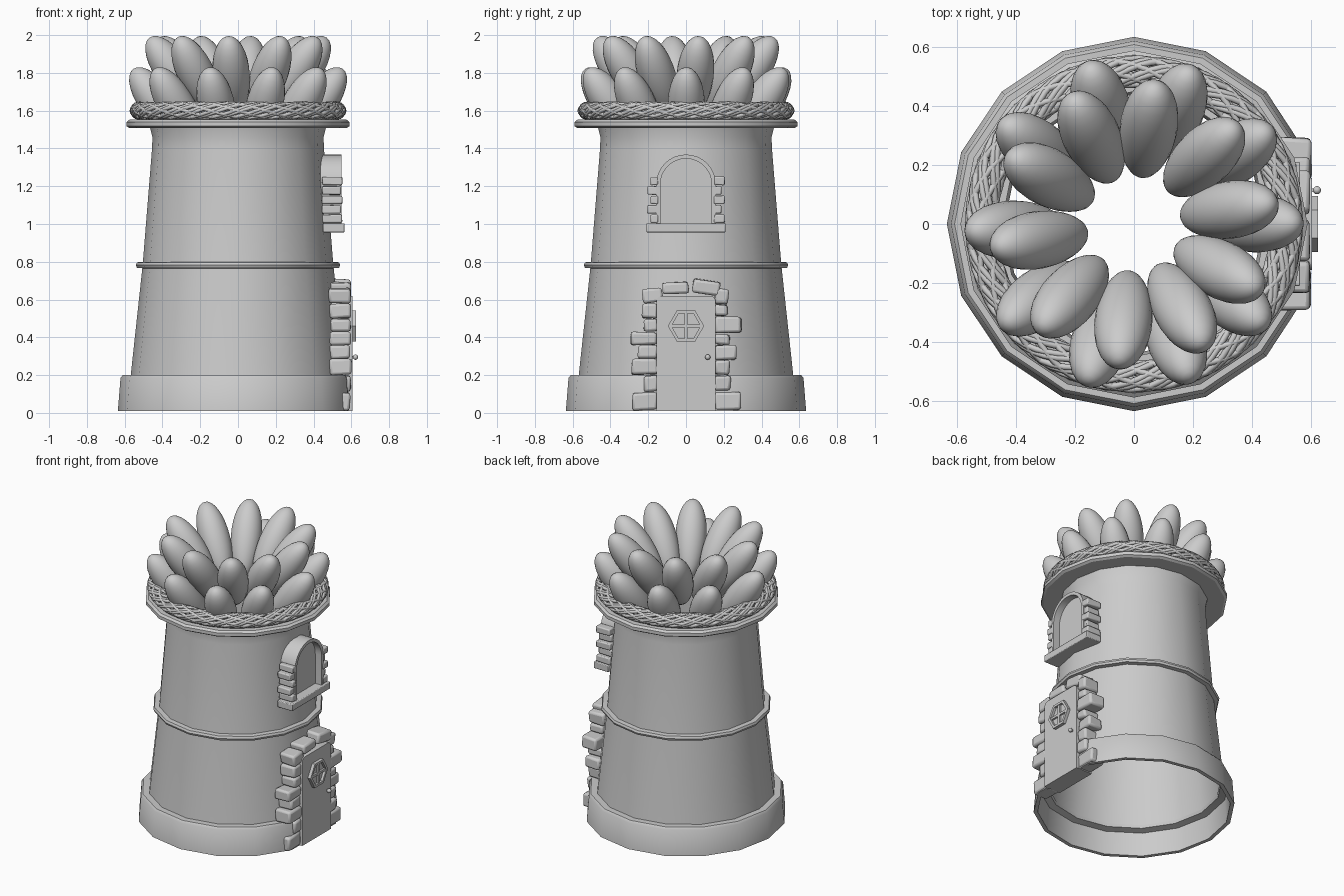
import bpy, bmesh, random
from math import sin, cos, pi, radians
from mathutils import Vector, Matrix

random.seed(4)
if "Cube" in bpy.data.objects:
    bpy.data.objects.remove(bpy.data.objects["Cube"])

stone = bpy.data.materials.new("grey_stone")
stone.use_nodes = True
GREY = (0.6, 0.6, 0.6, 1)
stone.diffuse_color = GREY
stone.node_tree.nodes["Principled BSDF"].inputs["Base Color"].default_value = GREY


def finish(name, bm, smooth=True, angle=35, bevel=0):
    bmesh.ops.recalc_face_normals(bm, faces=bm.faces)
    me = bpy.data.meshes.new(name)
    bm.to_mesh(me)
    bm.free()
    ob = bpy.data.objects.new(name, me)
    bpy.context.collection.objects.link(ob)
    me.materials.append(stone)
    if bevel:
        mod = ob.modifiers.new("rounded", 'BEVEL')
        mod.width, mod.segments = bevel, 2
    if smooth:
        bpy.ops.object.select_all(action='DESELECT')
        ob.select_set(True)
        bpy.context.view_layer.objects.active = ob
        bpy.ops.object.shade_smooth_by_angle(angle=radians(angle))
    return ob


def lathe(name, profile, sides=16, max_x=None):
    """Closed (radius, z) profile turned around the z axis."""
    bm = bmesh.new()
    rings = []
    for i in range(sides):
        a = 2 * pi * i / sides
        rings.append([bm.verts.new((min(r * cos(a), max_x or r), r * sin(a), z)) for r, z in profile])
    n = len(profile)
    for i in range(sides):
        p, q = rings[i], rings[(i + 1) % sides]
        for j in range(n):
            k = (j + 1) % n
            bm.faces.new((p[j], q[j], q[k], p[k]))
    return finish(name, bm)


def prism(bm, outline, x0, x1):
    """Extrude a (y, z) outline from x0 to x1."""
    back = [bm.verts.new((x0, y, z)) for y, z in outline]
    front = [bm.verts.new((x1, y, z)) for y, z in outline]
    bm.faces.new(back)
    bm.faces.new(front)
    n = len(outline)
    for i in range(n):
        j = (i + 1) % n
        bm.faces.new((back[i], back[j], front[j], front[i]))


def band(bm, outer, inner, x0, x1, closed=True):
    """Frame between two matching (y, z) outlines."""
    rows = [[bm.verts.new((x, y, z)) for y, z in o]
            for o, x in ((outer, x0), (outer, x1), (inner, x1), (inner, x0))]
    n = len(outer)
    for i in range(n if closed else n - 1):
        j = (i + 1) % n
        for a in range(4):
            b = (a + 1) % 4
            bm.faces.new((rows[a][i], rows[a][j], rows[b][j], rows[b][i]))
    if not closed:
        for e in (0, -1):
            bm.faces.new([r[e] for r in rows])


def block(bm, x0, x1, y0, y1, z0, z1, tilt=0.0, rough=0.0):
    centre = Vector(((x0 + x1) / 2, (y0 + y1) / 2, (z0 + z1) / 2))
    m = Matrix.Translation(centre) @ Matrix.Rotation(tilt, 4, 'X') @ Matrix.Diagonal((x1 - x0, y1 - y0, z1 - z0, 1))
    for v in bmesh.ops.create_cube(bm, size=1, matrix=m)["verts"]:
        v.co += Vector([random.uniform(-rough, rough) for _ in range(3)])


# Tower shell, open at top and bottom, with a plinth flattened behind the door
lathe("tower_wall", [(0.57, 0.18), (0.505, 0.78), (0.455, 1.40), (0.453, 1.46), (0.468, 1.52),
                     (0.45, 1.52), (0.44, 1.44), (0.492, 0.78), (0.555, 0.18)])
lathe("tower_plinth", [(0.636, 0.01), (0.622, 0.185), (0.61, 0.2), (0.55, 0.2), (0.555, 0.18),
                       (0.6, 0.17), (0.61, 0.01)], max_x=0.585)
lathe("middle_ring", [(0.5, 0.765), (0.535, 0.768), (0.541, 0.782), (0.535, 0.797), (0.5, 0.8)])
lathe("top_rim", [(0.45, 1.51), (0.575, 1.508), (0.59, 1.518), (0.59, 1.54), (0.575, 1.552), (0.45, 1.552)])

# Wreath of twisted twigs on the rim
wreath = bpy.data.curves.new("twig_wreath", 'CURVE')
wreath.dimensions = '3D'
wreath.bevel_depth, wreath.bevel_resolution = 0.011, 1
wreath.materials.append(stone)
for s in range(18):
    turns = 5 if s % 3 else -4
    phase = 2 * pi * s / 18
    steps = 90
    sp = wreath.splines.new('POLY')
    sp.points.add(steps - 1)
    sp.use_cyclic_u = True
    sp.use_smooth = True
    for i, p in enumerate(sp.points):
        a = 2 * pi * i / steps
        w = turns * a + phase
        r = 0.518 + 0.045 * cos(w)
        p.co = (r * cos(a), r * sin(a), 1.6 + 0.038 * sin(w), 1)
bpy.context.collection.objects.link(bpy.data.objects.new("twig_wreath", wreath))


# Two layers of eggs leaning outward
def egg_layer(name, radius, height, lean, phase):
    for i in range(10):
        a = radians(phase + 36 * i + random.uniform(-3, 3))
        bm = bmesh.new()
        bmesh.ops.create_uvsphere(bm, u_segments=24, v_segments=16, radius=1)
        for v in bm.verts:
            k = 0.098 * (1 + 0.08 * v.co.z)
            v.co = (v.co.x * k, v.co.y * k, v.co.z * 0.255)
        bm.transform(Matrix.Rotation(a, 4, 'Z') @ Matrix.Translation((radius, 0, height))
                     @ Matrix.Rotation(radians(lean), 4, 'Y'))
        finish(f"{name}_{i + 1}", bm, angle=80)


egg_layer("upper_egg", 0.325, 1.78, 36, 10)
egg_layer("lower_egg", 0.405, 1.615, 36, 0)

# Door with rounded top corners
bm = bmesh.new()
outline = [(-0.157, 0.01), (0.157, 0.01)]
for side, start in ((1, 0), (-1, pi / 2)):
    for i in range(5):
        a = start + i * pi / 8
        outline.append((side * 0.127 + 0.03 * cos(a), 0.59 + 0.03 * sin(a)))
prism(bm, outline, 0.48, 0.605)
finish("door", bm)


# Hexagonal door window: frame, cross bars, pane
def hexagon(r):
    return [(r * cos(i * pi / 3), 0.46 + r * sin(i * pi / 3)) for i in range(6)]


bm = bmesh.new()
band(bm, hexagon(0.096), hexagon(0.077), 0.6, 0.626)
block(bm, 0.6, 0.622, -0.008, 0.008, 0.392, 0.528)
block(bm, 0.6, 0.622, -0.077, 0.077, 0.452, 0.468)
finish("door_window_frame", bm, smooth=False)
bm = bmesh.new()
prism(bm, hexagon(0.08), 0.602, 0.609)
finish("door_window_pane", bm, smooth=False)

# Door knob
bm = bmesh.new()
bmesh.ops.create_uvsphere(bm, u_segments=12, v_segments=8, radius=0.014,
                          matrix=Matrix.Translation((0.622, 0.115, 0.295)))
block(bm, 0.6, 0.62, 0.109, 0.121, 0.289, 0.301)
finish("door_knob", bm, angle=60)

# Rough stones around the door: outer reach and height of each course
bm = bmesh.new()
courses = {
    -1: [(0.28, 0.11), (0.22, 0.2), (0.29, 0.285), (0.255, 0.36), (0.292, 0.43), (0.225, 0.5), (0.235, 0.58)],
    1: [(0.288, 0.115), (0.235, 0.2), (0.23, 0.28), (0.265, 0.36), (0.23, 0.42), (0.292, 0.51), (0.22, 0.575)],
}
for side, rows in courses.items():
    z = 0.012
    for reach, top in rows:
        y0, y1 = sorted((side * 0.15, side * reach))
        block(bm, 0.485, 0.6 + random.uniform(-0.012, 0.006), y0, y1, z + 0.002, top - 0.002, 0, 0.005)
        z = top
for y0, y1, z0, z1, tilt in ((-0.23, -0.125, 0.585, 0.66, 0.15), (-0.125, 0.015, 0.63, 0.69, 0.06),
                             (0.035, 0.18, 0.63, 0.7, -0.15), (0.15, 0.222, 0.575, 0.66, -0.1)):
    block(bm, 0.48, 0.597, y0, y1, z0, z1, tilt, 0.004)
finish("door_stones", bm, bevel=0.014)


# Arched window: frame, pane, sill and side stones
def arch(half, base=1.0, spring=1.21):
    pts = [(half * cos(i * pi / 16), spring + half * sin(i * pi / 16)) for i in range(17)]
    return [(half, base)] + pts + [(-half, base)]


bm = bmesh.new()
band(bm, arch(0.158), arch(0.136), 0.43, 0.548, closed=False)
finish("window_frame", bm)
bm = bmesh.new()
prism(bm, arch(0.142), 0.43, 0.5)
finish("window_pane", bm)
bm = bmesh.new()
block(bm, 0.45, 0.565, -0.21, 0.21, 0.956, 1.003)
finish("window_sill", bm, bevel=0.005)
bm = bmesh.new()
for side in (-1, 1):
    for i in range(5):
        z = 1.006 + 0.05 * i
        reach = 0.205 if i % 2 == (side < 0) else 0.188
        y0, y1 = sorted((side * 0.148, side * reach))
        block(bm, 0.445, 0.552 - 0.008 * (i % 2), y0, y1, z, z + 0.044, 0, 0.002)
finish("window_side_stones", bm, bevel=0.007)
